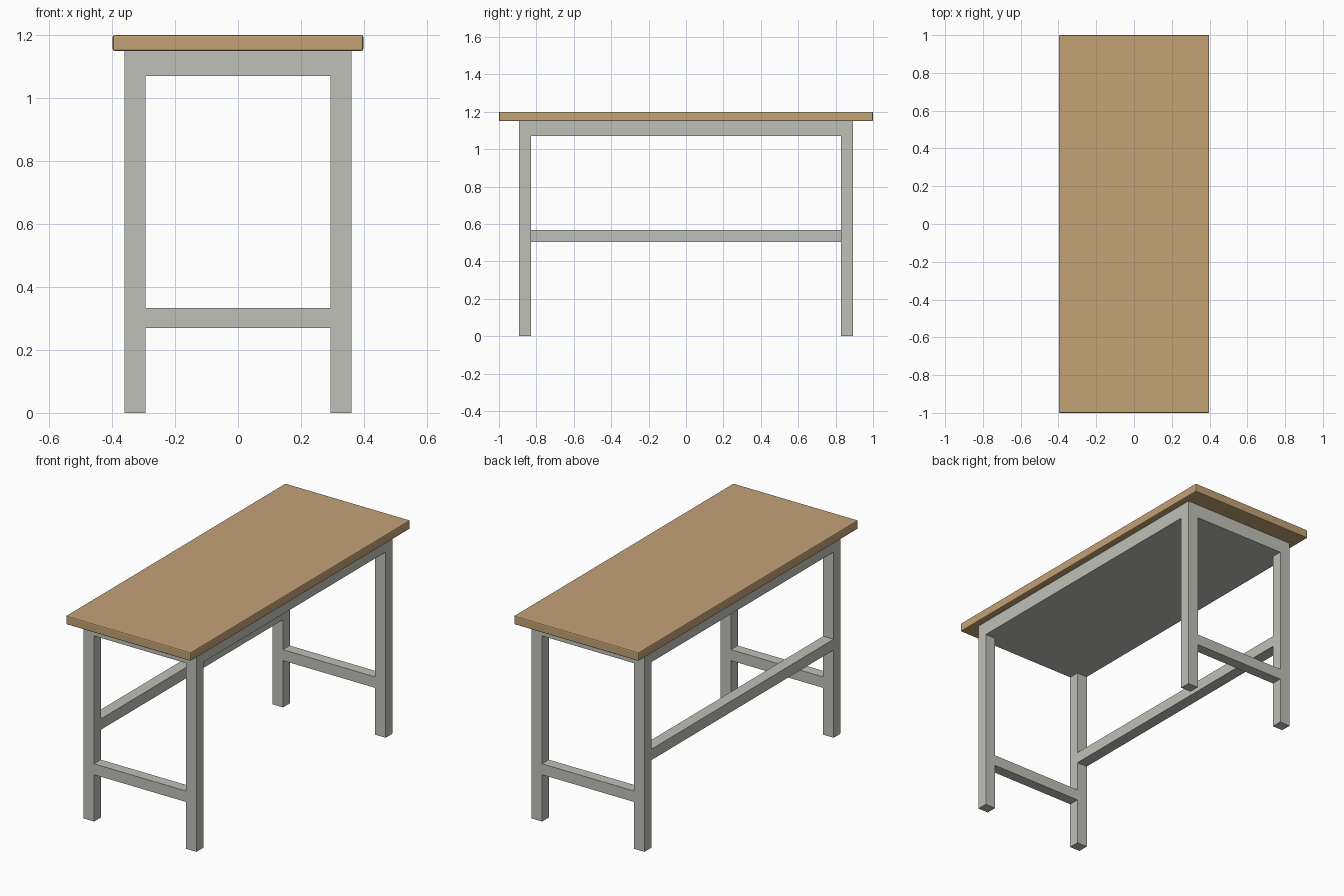
import bpy
import bmesh

if "Cube" in bpy.data.objects:
    bpy.data.objects.remove(bpy.data.objects["Cube"], do_unlink=True)


def make_material(name, rgb):
    mat = bpy.data.materials.new(name)
    mat.use_nodes = True
    color = (*rgb, 1.0)
    mat.diffuse_color = color
    bsdf = next(n for n in mat.node_tree.nodes if n.type == "BSDF_PRINCIPLED")
    bsdf.inputs["Base Color"].default_value = color
    return mat


wood = make_material("warm wood", (0.55, 0.36, 0.18))
paint = make_material("pale grey paint", (0.53, 0.53, 0.49))


def box(name, low, high, mat):
    """Box between two opposite corners."""
    bm = bmesh.new()
    bmesh.ops.create_cube(bm, size=1)
    for v in bm.verts:
        v.co = [high[i] if v.co[i] > 0 else low[i] for i in range(3)]
    mesh = bpy.data.meshes.new(name)
    bm.to_mesh(mesh)
    bm.free()
    mesh.materials.append(mat)
    obj = bpy.data.objects.new(name, mesh)
    bpy.context.collection.objects.link(obj)
    return obj


# Frame outline: outer and inner leg faces, and heights
XO, XI = 0.36, 0.294
YO, YI = 0.892, 0.83
APRON_Z, TOP_Z, HEIGHT = 1.07, 1.15, 1.2

# Table top with slightly softened edges
top = box("table_top", (-0.398, -1, TOP_Z), (0.398, 1, HEIGHT), wood)
bevel = top.modifiers.new("soft_edges", "BEVEL")
bevel.width = 0.006
bevel.segments = 2

# Solid apron under the top
box("apron", (-XO, -YO, APRON_Z), (XO, YO, TOP_Z), paint)

# Legs and the short end stretchers
for end, sy in (("front", -1), ("back", 1)):
    y0, y1 = sorted((sy * YI, sy * YO))
    for side, sx in (("left", 1), ("right", -1)):
        x0, x1 = sorted((sx * XI, sx * XO))
        box(f"{end}_{side}_leg", (x0, y0, 0), (x1, y1, APRON_Z), paint)
    box(f"{end}_stretcher", (-XI, y0, 0.27), (XI, y1, 0.333), paint)

# Long stretcher along one side only
box("long_stretcher", (-XO, -YI, 0.505), (-XI, YI, 0.568), paint)
